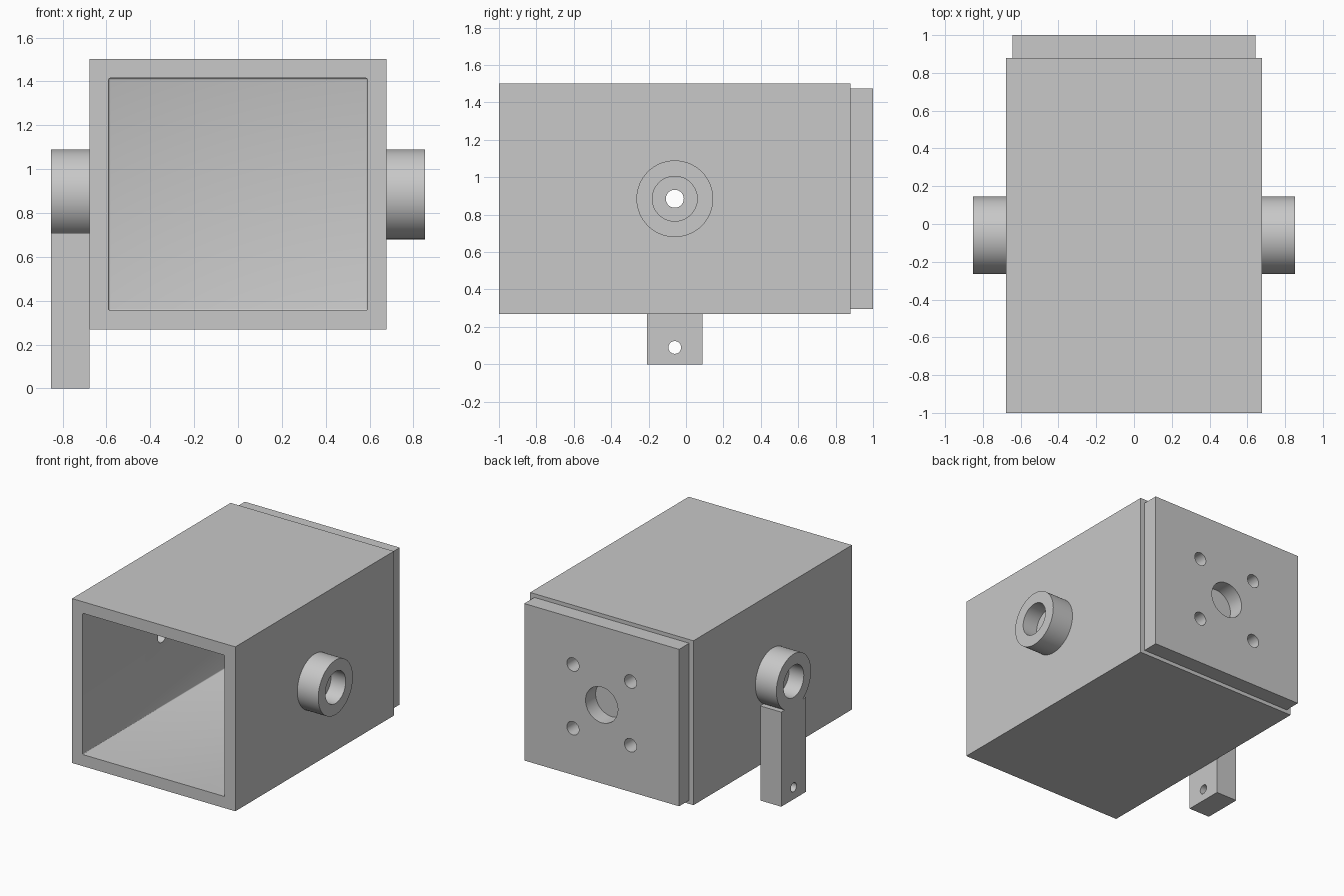
import bpy
import math
from mathutils import Vector

cube = bpy.data.objects.get("Cube")
if cube:
    bpy.data.objects.remove(cube, do_unlink=True)

grey = bpy.data.materials.new("plain_grey")
grey.use_nodes = True
colour = (0.58, 0.58, 0.58, 1)
grey.diffuse_color = colour
grey.node_tree.nodes["Principled BSDF"].inputs["Base Color"].default_value = colour


def box(name, low, high):
    """Box between two opposite corners."""
    low, high = Vector(low), Vector(high)
    bpy.ops.mesh.primitive_cube_add(size=1, location=(low + high) / 2)
    ob = bpy.context.object
    ob.name = name
    ob.scale = high - low
    bpy.ops.object.transform_apply(location=False, rotation=False, scale=True)
    ob.data.materials.append(grey)
    return ob


def rod(name, axis, start, end, radius, a, b):
    """Cylinder from start to end along X (a, b = y, z) or Y (a, b = x, z)."""
    mid = (start + end) / 2
    if axis == "X":
        place, turn = (mid, a, b), (0, math.pi / 2, 0)
    else:
        place, turn = (a, mid, b), (math.pi / 2, 0, 0)
    bpy.ops.mesh.primitive_cylinder_add(vertices=64, radius=radius, depth=abs(end - start),
                                        location=place, rotation=turn)
    ob = bpy.context.object
    ob.name = name
    ob.data.materials.append(grey)
    return ob


def cut(target, cutter):
    """Subtract the cutter and remove it."""
    mod = target.modifiers.new("cut", "BOOLEAN")
    mod.operation = "DIFFERENCE"
    mod.solver = "EXACT"
    mod.object = cutter
    bpy.context.view_layer.objects.active = target
    bpy.ops.object.modifier_apply(modifier=mod.name)
    bpy.data.objects.remove(cutter, do_unlink=True)


def smooth(ob):
    bpy.ops.object.select_all(action="DESELECT")
    ob.select_set(True)
    bpy.context.view_layer.objects.active = ob
    bpy.ops.object.shade_smooth_by_angle(angle=math.radians(30))


SIDE, PIVOT_Y, MID_Z = 0.678, -0.06, 0.885

# Housing: a box open at the front, with slightly rounded inner corners
housing = box("housing", (-SIDE, -1, 0.268), (SIDE, 0.88, 1.502))
cavity = box("cavity_cutter", (-0.59, -1.2, 0.355), (0.59, 0.79, 1.415))
bevel = cavity.modifiers.new("corners", "BEVEL")
bevel.width = 0.008
bevel.segments = 3
bpy.ops.object.modifier_apply(modifier=bevel.name)
cut(housing, cavity)
cut(housing, rod("axle_cutter", "X", -1, 1, 0.048, PIVOT_Y, MID_Z))
smooth(housing)

# Back plate with a central hole and four bolt holes
plate = box("back_plate", (-0.643, 0.88, 0.296), (0.643, 1, 1.474))
cut(plate, rod("centre_cutter", "Y", 0.8, 1.1, 0.134, 0, MID_Z))
for sx in (-1, 1):
    for sz in (-1, 1):
        cut(plate, rod("bolt_cutter", "Y", 0.8, 1.1, 0.05, sx * 0.239, MID_Z + sz * 0.239))
smooth(plate)

# Side bosses, counterbored from outside
for side, name in ((-1, "right_boss"), (1, "left_boss")):
    boss = rod(name, "X", side * SIDE, side * 0.852, 0.205, PIVOT_Y, MID_Z)
    cut(boss, rod("bore_cutter", "X", side * 0.73, side * 1, 0.12, PIVOT_Y, MID_Z))
    cut(boss, rod("axle_cutter", "X", side * 0.5, side * 1, 0.048, PIVOT_Y, MID_Z))
    smooth(boss)

# Hanging arm below the right boss
arm = box("hanging_arm", (-0.852, -0.208, 0), (-SIDE, 0.087, 0.71))
cut(arm, rod("pin_cutter", "X", -1, -0.5, 0.034, PIVOT_Y, 0.09))
smooth(arm)
